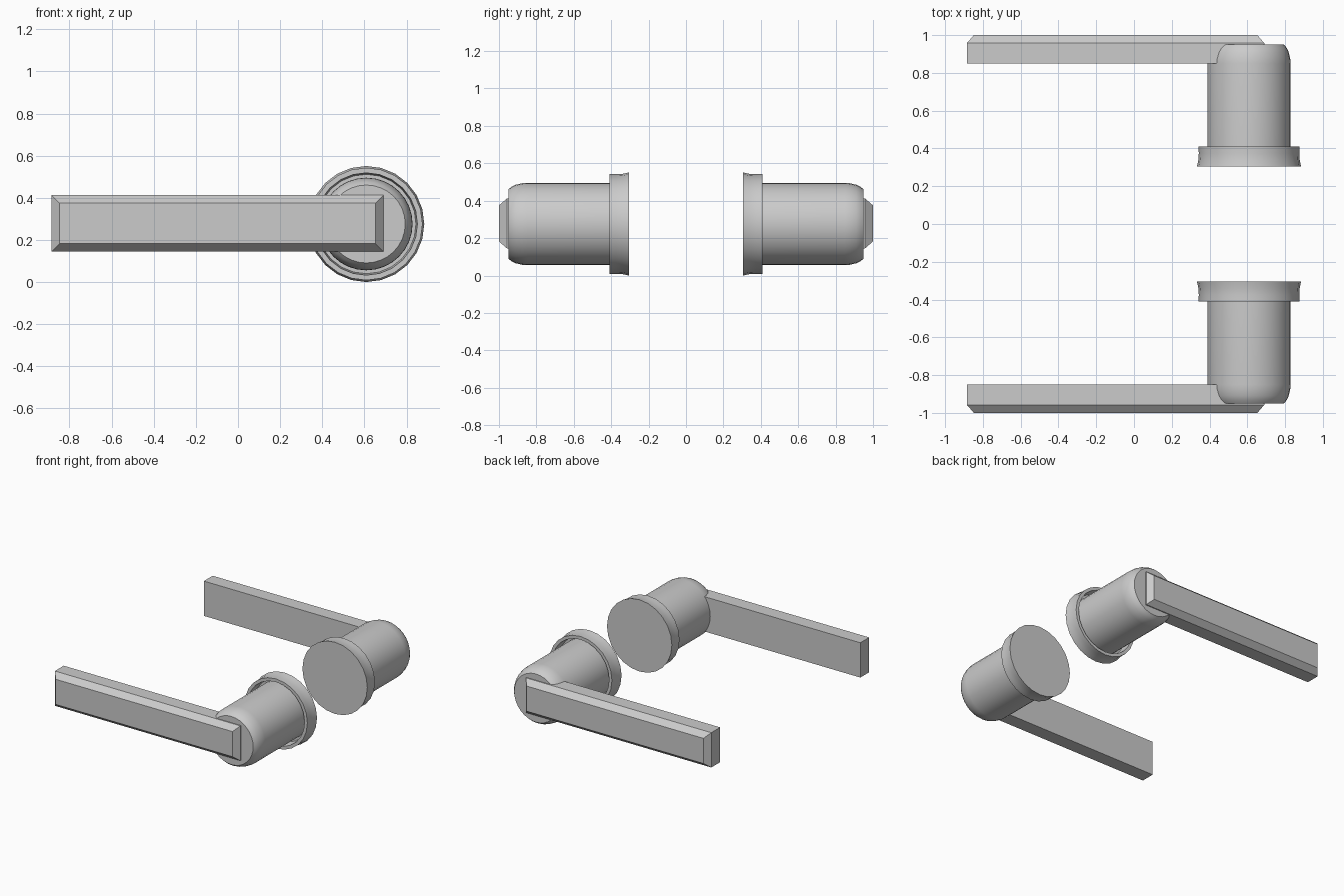
import bpy, bmesh, math
from mathutils import Vector, Matrix

if "Cube" in bpy.data.objects:
    bpy.data.objects.remove(bpy.data.objects["Cube"])

CX, CZ = 0.609, 0.2755   # spindle axis, running along y


def finish(name, bm, smooth):
    bmesh.ops.recalc_face_normals(bm, faces=bm.faces)
    mesh = bpy.data.meshes.new(name)
    bm.to_mesh(mesh)
    bm.free()
    obj = bpy.data.objects.new(name, mesh)
    bpy.context.collection.objects.link(obj)
    # the same handle sits on both sides of the door
    mod = obj.modifiers.new("both_sides", 'MIRROR')
    mod.use_axis = (False, True, False)
    mod.use_mirror_merge = False
    if smooth:
        bpy.ops.object.select_all(action='DESELECT')
        obj.select_set(True)
        bpy.context.view_layer.objects.active = obj
        bpy.ops.object.shade_smooth_by_angle(angle=math.radians(35))
    return obj


def lathe(name, profile, steps):
    """Turn a (radius, y) profile around the spindle axis."""
    bm = bmesh.new()
    verts = [bm.verts.new((CX, y, CZ + r)) for r, y in profile]
    edges = [bm.edges.new(pair) for pair in zip(verts, verts[1:])]
    bmesh.ops.spin(bm, geom=verts + edges, cent=(CX, 0, CZ), axis=(0, 1, 0),
                   angle=math.tau, steps=steps, use_duplicate=False)
    bmesh.ops.remove_doubles(bm, verts=bm.verts, dist=0.0005)
    return finish(name, bm, True)


# Rosette: flared flange with a recess around the neck
lathe("rosette", [(0, 0.305), (0.2755, 0.305), (0.268, 0.34), (0.266, 0.375),
                  (0.267, 0.41), (0.243, 0.41), (0.236, 0.34), (0, 0.34)], 24)

# Neck: cylinder with a rounded outer end
lathe("neck", [(0, 0.33), (0.22, 0.33), (0.22, 0.85), (0.218, 0.875), (0.21, 0.91),
               (0.199, 0.933), (0.185, 0.95), (0, 0.95)], 32)

# Lever: flat bar whose outer face is bevelled on all four sides
bm = bmesh.new()
x0, x1, z0, z1, c = -0.885, 0.69, 0.145, 0.412, 0.037
rings = []
for y, inset in ((0.85, 0), (0.957, 0), (1.0, c)):
    a, b, d, e = x0 + inset, x1 - inset, z0 + inset, z1 - inset
    rings.append([bm.verts.new(p) for p in ((a, y, d), (b, y, d), (b, y, e), (a, y, e))])
for lo, hi in zip(rings, rings[1:]):
    for i in range(4):
        j = (i + 1) % 4
        bm.faces.new((lo[i], lo[j], hi[j], hi[i]))
bm.faces.new(rings[0])
bm.faces.new(rings[-1])
finish("lever", bm, False)
